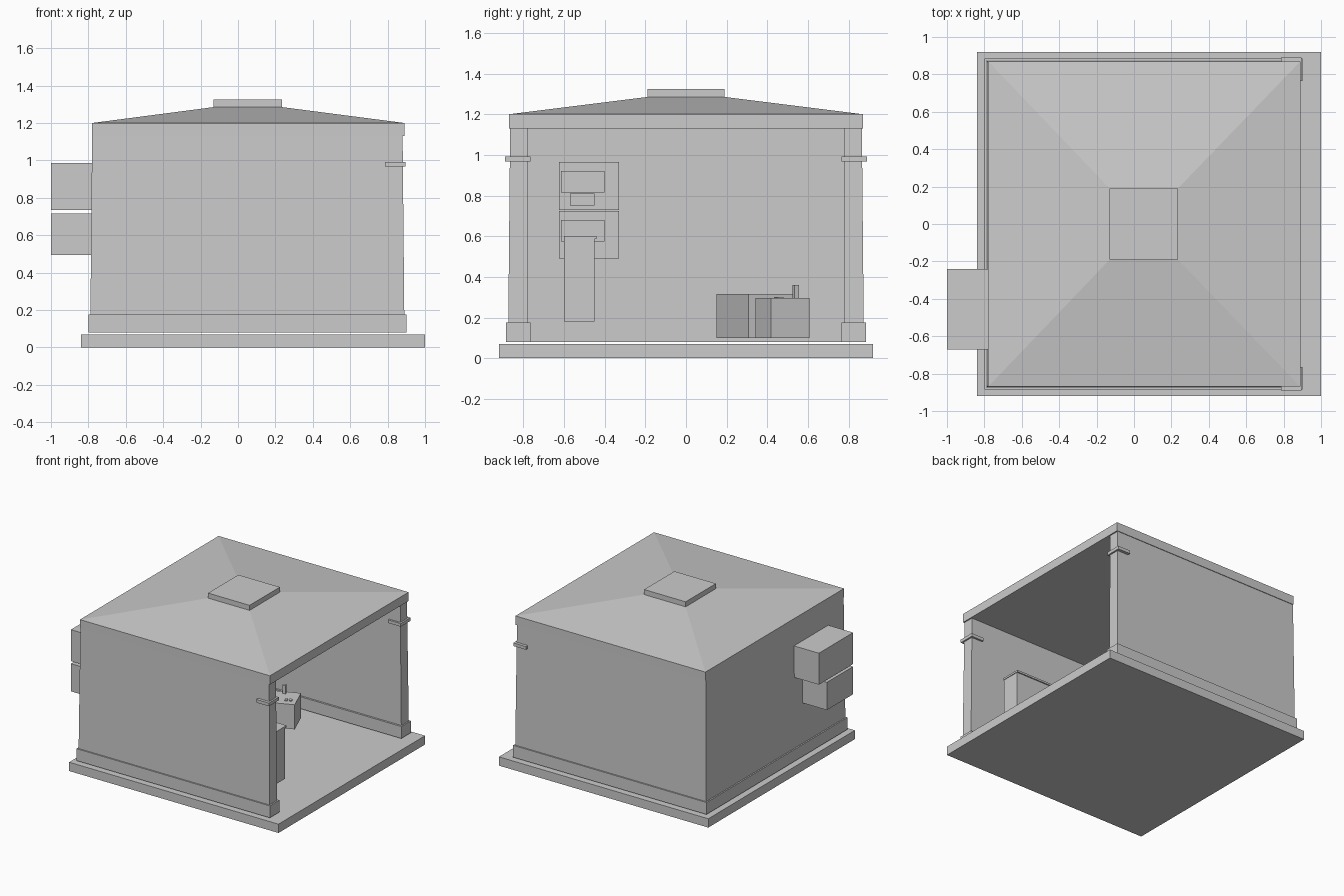
import bpy, bmesh
from math import radians

if "Cube" in bpy.data.objects:
    bpy.data.objects.remove(bpy.data.objects["Cube"])


def loft(name, rings):
    """Closed solid through rectangles given as (x0, x1, y0, y1, z)."""
    bm = bmesh.new()
    loops = [[bm.verts.new(p) for p in ((x0, y0, z), (x1, y0, z), (x1, y1, z), (x0, y1, z))]
             for x0, x1, y0, y1, z in rings]
    bm.faces.new(loops[0][::-1])
    bm.faces.new(loops[-1])
    for a, b in zip(loops, loops[1:]):
        for i in range(4):
            j = (i + 1) % 4
            bm.faces.new((a[i], a[j], b[j], b[i]))
    bmesh.ops.recalc_face_normals(bm, faces=bm.faces)
    me = bpy.data.meshes.new(name)
    bm.to_mesh(me)
    bm.free()
    ob = bpy.data.objects.new(name, me)
    bpy.context.collection.objects.link(ob)
    return ob


def box(name, x0, x1, y0, y1, z0, z1):
    return loft(name, [(x0, x1, y0, y1, z0), (x0, x1, y0, y1, z1)])


def turned_box(name, cx, cy, sx, sy, z0, z1, deg):
    ob = box(name, -sx / 2, sx / 2, -sy / 2, sy / 2, z0, z1)
    ob.location = (cx, cy, 0)
    ob.rotation_euler.z = radians(deg)
    return ob


# Ground slab
box("floor_slab", -0.84, 1.0, -0.92, 0.92, 0, 0.07)

# Front and back walls with skirting and a clamp near the open end
for s, side in ((-1, "front"), (1, "back")):
    def span(a, b):
        return sorted((s * a, s * b))
    loft(side + "_wall", [(-0.79, 0.89, *span(0.78, 0.875), 0.08),
                          (-0.78, 0.88, *span(0.78, 0.865), 1.14)])
    box(side + "_skirting", -0.80, 0.90, *span(0.765, 0.885), 0.08, 0.175)
    box(side + "_clamp", 0.785, 0.895, *span(0.765, 0.89), 0.967, 0.992)

# Closed left wall and its skirting
loft("left_wall", [(-0.79, -0.70, -0.79, 0.79, 0.08), (-0.78, -0.70, -0.79, 0.79, 1.14)])
box("left_skirting", -0.80, -0.70, -0.77, 0.77, 0.08, 0.175)

# Shallow hipped roof with flat eaves band and square cap
loft("roof", [(-0.78, 0.89, -0.87, 0.87, 1.13), (-0.78, 0.89, -0.87, 0.87, 1.2),
              (-0.13, 0.235, -0.19, 0.19, 1.285)])
box("roof_cap", -0.13, 0.235, -0.19, 0.19, 1.28, 1.325)

# Outside units on the left wall
box("upper_outside_unit", -1.0, -0.77, -0.67, -0.24, 0.735, 0.985)
box("lower_outside_unit", -1.0, -0.77, -0.67, -0.34, 0.495, 0.715)

# Inside panels belonging to those units, each with a tray
for label, z in (("upper", 0.73), ("lower", 0.49)):
    box(label + "_inside_panel", -0.71, -0.67, -0.625, -0.33, z, z + 0.235)
    box(label + "_inside_screen", -0.68, -0.66, -0.615, -0.40, z + 0.085, z + 0.19)
    box(label + "_inside_tray", -0.68, -0.64, -0.57, -0.45, z + 0.02, z + 0.08)

# Tall narrow counter by the front wall
box("counter", 0.36, 0.73, -0.60, -0.45, 0.18, 0.59)
box("counter_top", 0.36, 0.735, -0.60, -0.44, 0.585, 0.60)

# Two turned floor consoles with a lever and buttons
turned_box("near_console", 0.075, 0.475, 0.20, 0.205, 0.10, 0.295, 22)
turned_box("far_console", -0.34, 0.345, 0.42, 0.25, 0.10, 0.315, 22)
turned_box("console_lever", 0.03, 0.54, 0.025, 0.025, 0.29, 0.36, 22)
for i in range(2):
    turned_box("console_button", 0.11 + 0.03 * i, 0.45 + 0.012 * i, 0.02, 0.03, 0.29, 0.302, 22)
